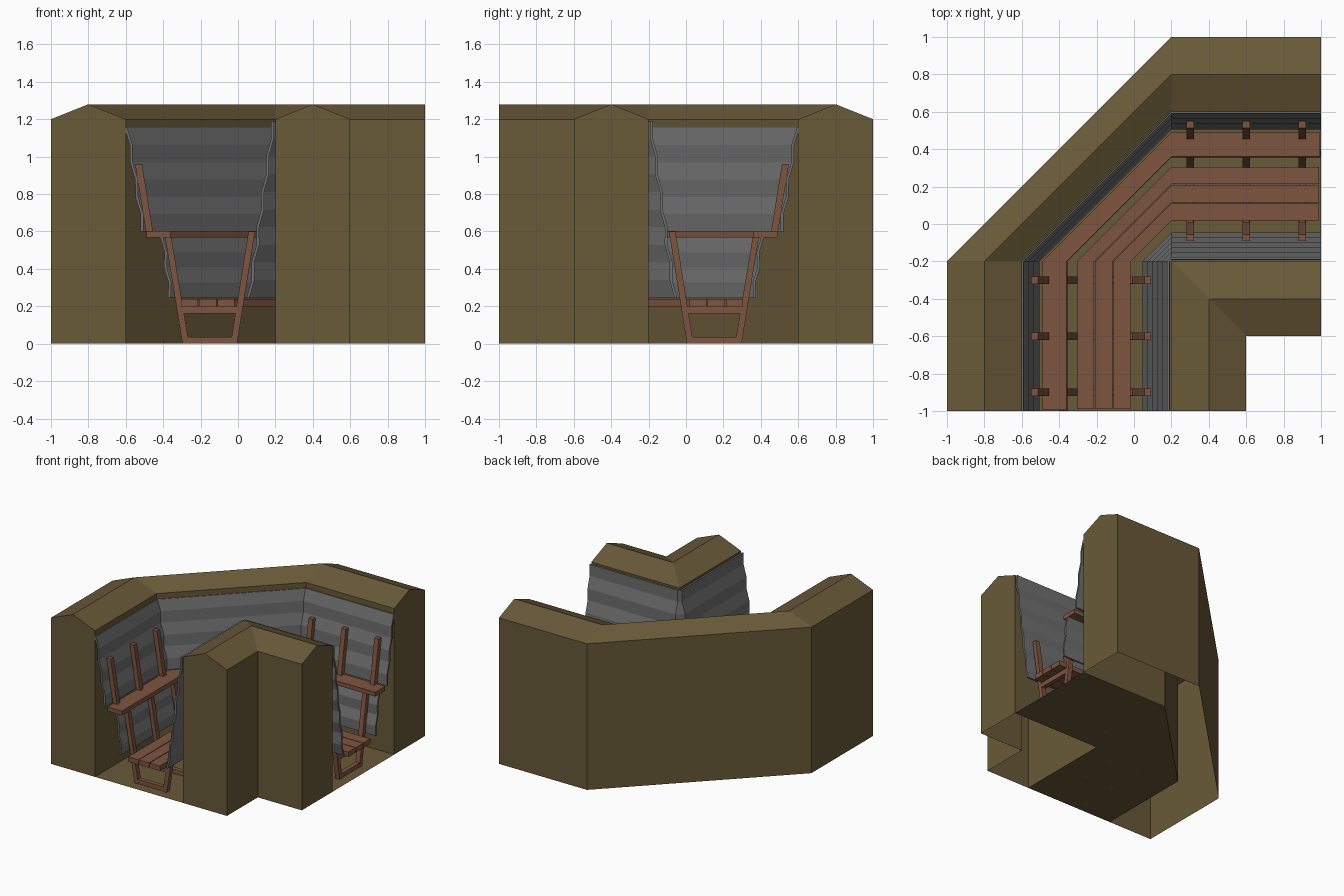
import bpy, bmesh

if "Cube" in bpy.data.objects:
    bpy.data.objects.remove(bpy.data.objects["Cube"])


def material(name, rgb):
    m = bpy.data.materials.new(name)
    m.diffuse_color = (*rgb, 1)
    m.use_nodes = True
    m.node_tree.nodes["Principled BSDF"].inputs["Base Color"].default_value = m.diffuse_color
    return m


EARTH = material("earth", (0.14, 0.10, 0.04))
WOOD = material("wood", (0.21, 0.09, 0.053))
METAL = material("metal", (0.16, 0.16, 0.16))


def finish(name, bm, mat, recalc=True):
    bmesh.ops.remove_doubles(bm, verts=bm.verts[:], dist=1e-5)
    if recalc:
        bmesh.ops.recalc_face_normals(bm, faces=bm.faces[:])
    me = bpy.data.meshes.new(name)
    bm.to_mesh(me)
    bm.free()
    me.materials.append(mat)
    ob = bpy.data.objects.new(name, me)
    bpy.context.collection.objects.link(ob)
    return ob


def loft(bm, rows, closed):
    n = len(rows[0])
    vs = [[bm.verts.new(p) for p in row] for row in rows]
    for a, b in zip(vs, vs[1:]):
        for k in range(n if closed else n - 1):
            j = (k + 1) % n
            bm.faces.new((a[k], a[j], b[j], b[k]))
    return vs


def stations(profile, end):
    """Carry an (offset, height) profile round the trench corner."""
    bend = [min(-0.2, -o) for o, z in profile]
    return [[(o, -end, z) for o, z in profile],
            [(o, b, z) for (o, z), b in zip(profile, bend)],
            [(-b, -o, z) for (o, z), b in zip(profile, bend)],
            [(end, -o, z) for o, z in profile]]


def sweep(name, profile, mat, end=1.0):
    bm = bmesh.new()
    vs = loft(bm, stations(profile, end), True)
    bm.faces.new(vs[0][::-1])
    bm.faces.new(vs[-1])
    return finish(name, bm, mat)


def rect(o0, o1, z0, z1):
    return [(o0, z0), (o0, z1), (o1, z1), (o1, z0)]


# Earth banks and trench floor, open underneath
outer = [(-1, 0), (-1, 1.2), (-0.8, 1.28), (-0.6, 1.2), (-0.6, 0)]
inner = [(0.2, 0), (0.2, 1.2), (0.4, 1.28), (0.6, 1.2), (0.6, 0)]
bm = bmesh.new()
vs = loft(bm, stations(outer + inner, 1.0), False)
for part in (slice(0, 5), slice(5, 10)):
    bm.faces.new(vs[0][part][::-1])
    bm.faces.new(vs[-1][part])
finish("earth_banks", bm, EARTH, recalc=False)


# Corrugated metal revetments
def sheet(name, bottom, top, n, t):
    front = []
    for i in range(n + 1):
        f = i / n
        wave = 0.007 if i % 2 else -0.007
        front.append((bottom[0] + (top[0] - bottom[0]) * f + wave,
                      bottom[1] + (top[1] - bottom[1]) * f))
    back = [(o + t, z) for o, z in front]
    sweep(name, front + back[::-1], METAL)


sheet("outer_upper_sheet", (-0.498, 0.6), (-0.585, 1.155), 6, -0.015)
sheet("outer_lower_sheet", (-0.353, 0.245), (-0.395, 0.57), 4, -0.015)
sheet("inner_sheet", (0.053, 0.245), (0.183, 1.19), 10, 0.015)

# Fire-step shelf and duckboard planks
sweep("shelf_plank", rect(-0.49, -0.36, 0.567, 0.602), WOOD, 0.995)
for i, o in enumerate((-0.305, -0.208, -0.11)):
    sweep("floor_plank_%d" % (i + 1), rect(o, o + 0.092, 0.2, 0.24), WOOD, 0.99)

# Timber frames: slanted legs, cross bars and upper posts
BEAMS = {
    "outer_leg": [(-0.297, 0), (-0.39, 0.57), (-0.357, 0.57), (-0.262, 0)],
    "inner_leg": [(-0.04, 0), (0.056, 0.6), (0.091, 0.6), (-0.005, 0)],
    "bottom_bar": [(-0.29, 0.002), (-0.296, 0.037), (-0.004, 0.037), (-0.01, 0.002)],
    "cross_bar": [(-0.318, 0.162), (-0.324, 0.2), (0.022, 0.2), (0.016, 0.162)],
    "upper_post": [(-0.492, 0.6), (-0.55, 0.96), (-0.513, 0.96), (-0.455, 0.6)],
}
for name, prof in BEAMS.items():
    w = 0.018 if "bar" in name else 0.02
    bm = bmesh.new()
    for s in (-0.9, -0.6, -0.3):
        for leg in (0, 1):
            rows = []
            for y in (s - w, s + w):
                rows.append([(-y, -o, z) if leg else (o, y, z) for o, z in prof])
            vs = loft(bm, rows, True)
            bm.faces.new(vs[0][::-1])
            bm.faces.new(vs[1])
    finish(name + "s", bm, WOOD)
